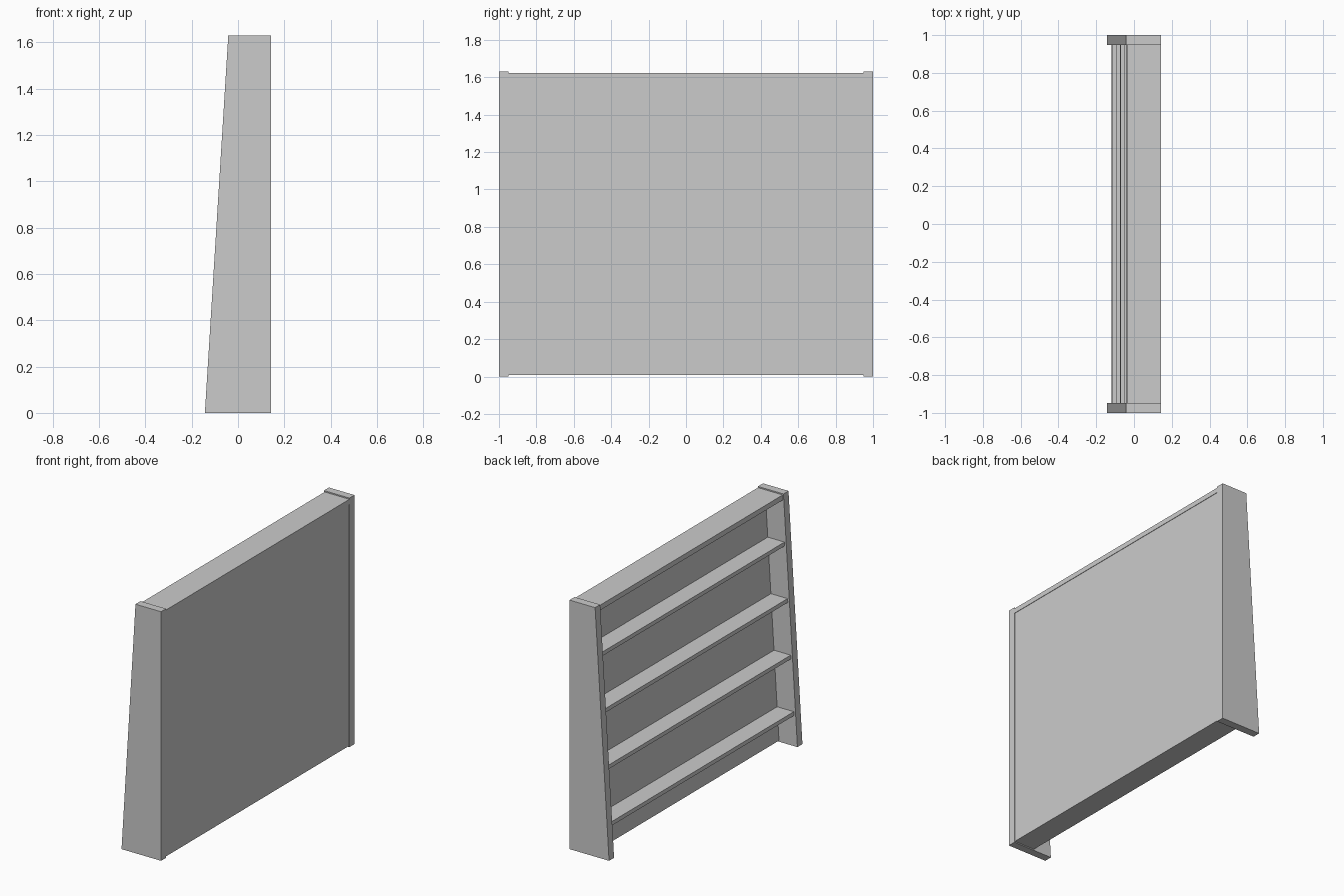
import bpy, bmesh

if "Cube" in bpy.data.objects:
    bpy.data.objects.remove(bpy.data.objects["Cube"])

H = 1.63          # overall height
X0, X1 = -0.143, 0.143
SLOPE = 0.101 / H  # lean of the open side
INNER = 0.948      # inside face of the end panels


def lean(z, inset=0.0):
    """x of the leaning open side at height z, moved inwards by inset."""
    return X0 + SLOPE * z + inset


def prism(name, profile, y0, y1):
    """Extrude an (x, z) profile along y."""
    bm = bmesh.new()
    face = bm.faces.new([bm.verts.new((x, y0, z)) for x, z in profile])
    ext = bmesh.ops.extrude_face_region(bm, geom=[face])
    verts = [v for v in ext["geom"] if isinstance(v, bmesh.types.BMVert)]
    bmesh.ops.translate(bm, verts=verts, vec=(0, y1 - y0, 0))
    bmesh.ops.recalc_face_normals(bm, faces=bm.faces)
    mesh = bpy.data.meshes.new(name)
    bm.to_mesh(mesh)
    bm.free()
    obj = bpy.data.objects.new(name, mesh)
    bpy.context.collection.objects.link(obj)
    return obj


def board(name, z0, z1, inset, x_end):
    """Horizontal board whose edge follows the lean."""
    return prism(name, [(lean(z0, inset), z0), (x_end, z0), (x_end, z1),
                        (lean(z1, inset), z1)], -INNER, INNER)


# End panels
for name, y0, y1 in (("left_end_panel", -1, -INNER), ("right_end_panel", INNER, 1)):
    prism(name, [(X0, 0), (X1, 0), (X1, H), (lean(H), H)], y0, y1)

# Wedge shaped back, flat outside and leaning inside
BACK = 0.133
board("back_panel", 0.007, 1.59, BACK, X1 - 0.003)

# Top board
board("top_board", 1.59, 1.622, 0.006, X1)

# Shelves
for i in range(4):
    z = 0.20 + 0.364 * i
    board(f"shelf_{i + 1}", z, z + 0.025, 0.012, lean(z, BACK + 0.01))
